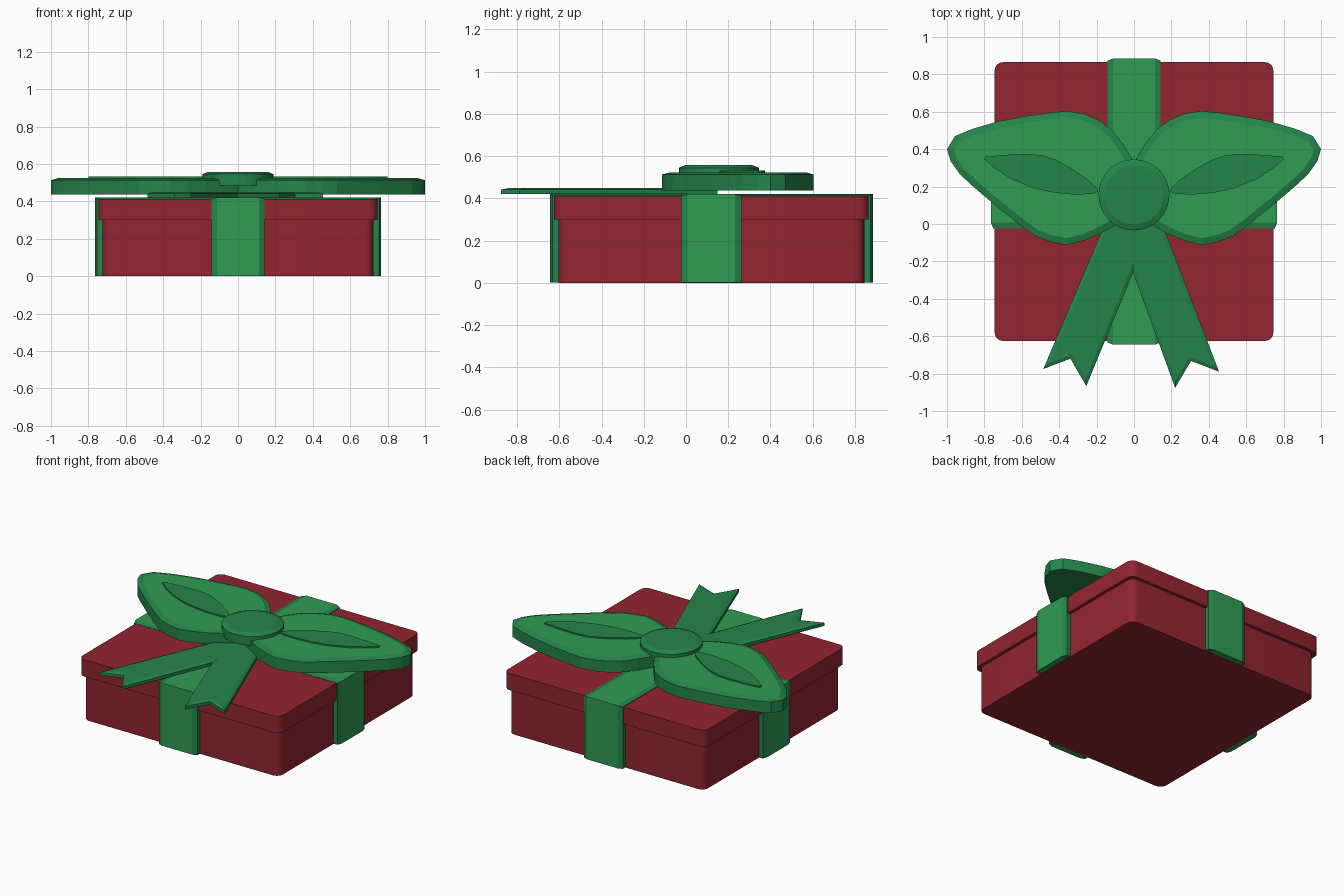
import bpy, bmesh, math

if "Cube" in bpy.data.objects:
    bpy.data.objects.remove(bpy.data.objects["Cube"])


def material(name, rgb):
    m = bpy.data.materials.new(name)
    m.diffuse_color = (*rgb, 1)
    m.use_nodes = True
    m.node_tree.nodes["Principled BSDF"].inputs["Base Color"].default_value = m.diffuse_color
    return m


RED = material("box red", (0.29, 0.018, 0.03))
LIGHT = material("light green", (0.03, 0.335, 0.088))
DARK = material("dark green", (0.018, 0.235, 0.07))
CY = 0.12  # box centre along y


def finish(name, bm, mats, smooth=False):
    bmesh.ops.recalc_face_normals(bm, faces=bm.faces[:])
    me = bpy.data.meshes.new(name)
    bm.to_mesh(me)
    bm.free()
    ob = bpy.data.objects.new(name, me)
    bpy.context.collection.objects.link(ob)
    for m in mats:
        me.materials.append(m)
    if smooth:
        bpy.ops.object.select_all(action='DESELECT')
        ob.select_set(True)
        bpy.context.view_layer.objects.active = ob
        bpy.ops.object.shade_smooth_by_angle(angle=math.radians(35))
    return ob


def slab(name, outline, z0, z1, mats, rim=0, rise=0, smooth=False):
    """Extruded outline; optional bevelled rim around the top face."""
    bm = bmesh.new()
    base = bm.faces.new([bm.verts.new((x, y, z0)) for x, y in outline])
    base.material_index = len(mats) - 1
    ext = bmesh.ops.extrude_face_region(bm, geom=[base], use_keep_orig=True)
    for v in ext["geom"]:
        if isinstance(v, bmesh.types.BMVert):
            v.co.z = z1
    bmesh.ops.recalc_face_normals(bm, faces=bm.faces[:])
    for f in bm.faces:
        f.material_index = len(mats) - 1
    top = max(bm.faces, key=lambda f: f.calc_center_median().z)
    if rim:
        bmesh.ops.inset_region(bm, faces=[top], thickness=rim, use_even_offset=True)
        for v in top.verts:
            v.co.z = z1 + rise
    top.material_index = 0
    return finish(name, bm, mats, smooth)


def rounded_square(half, r, n=5):
    pts = []
    for q, (sx, sy) in enumerate(((1, 1), (-1, 1), (-1, -1), (1, -1))):
        for i in range(n + 1):
            a = math.pi / 2 * (q + i / n)
            pts.append((sx * (half - r) + r * math.cos(a),
                        CY + sy * (half - r) + r * math.sin(a)))
    return pts


# Box and overhanging lid
slab("box_base", rounded_square(0.724, 0.045), 0, 0.30, [RED], smooth=True)
slab("box_lid", rounded_square(0.745, 0.045), 0.30, 0.412, [RED], smooth=True)


def band(name, along_y, top):
    """Wrapped ribbon: rectangular rings with thinner, darker edges."""
    bm = bmesh.new()
    rings = []
    for w, cut in ((-0.143, 0.012), (-0.112, 0), (0.112, 0), (0.143, 0.012)):
        l, h = 0.765 - cut, top - cut * 0.5
        ring = []
        for a, z in ((-l, 0.002), (l, 0.002), (l, h), (-l, h)):
            x, y = (w, a) if along_y else (a, w)
            ring.append(bm.verts.new((x, y + CY, z)))
        rings.append(ring)
    for k in range(3):
        for i in range(4):
            j = (i + 1) % 4
            f = bm.faces.new((rings[k][i], rings[k][j], rings[k + 1][j], rings[k + 1][i]))
            f.material_index = 0 if k == 1 else 1
    for ring in (rings[0], rings[3]):
        bm.faces.new(ring).material_index = 1
    return finish(name, bm, [LIGHT, DARK])


band("ribbon_lengthwise", True, 0.422)
band("ribbon_crosswise", False, 0.42)

# Bow loops with raised leaf-shaped folds, mirrored left and right
LOOP = [(0, 0.33), (0.06, 0.43), (0.12, 0.505), (0.19, 0.556), (0.27, 0.59), (0.36, 0.604),
        (0.45, 0.595), (0.57, 0.578), (0.72, 0.55), (0.86, 0.51), (0.957, 0.47), (1.0, 0.40),
        (0.98, 0.335), (0.93, 0.265), (0.86, 0.2), (0.76, 0.115), (0.63, 0.01), (0.53, -0.065),
        (0.45, -0.095), (0.36, -0.113), (0.27, -0.09), (0.18, -0.053), (0.09, 0.0), (0, 0.06)]
FOLD = [(0.19, 0.175), (0.205, 0.2), (0.25, 0.24), (0.33, 0.295), (0.42, 0.345), (0.49, 0.368),
        (0.57, 0.374), (0.68, 0.37), (0.795, 0.36), (0.8, 0.345), (0.74, 0.295), (0.66, 0.243),
        (0.54, 0.192), (0.43, 0.168), (0.33, 0.158), (0.22, 0.16)]
for side, s in (("left", -1), ("right", 1)):
    slab("bow_loop_" + side, [(s * x, y) for x, y in LOOP], 0.438, 0.513,
         [LIGHT, DARK], 0.036, 0.011)
    slab("bow_fold_" + side, [(s * x, y) for x, y in FOLD], 0.524, 0.533, [DARK])

# Forked ribbon tails joined under the knot
TAILS = [(-0.09, 0.15), (-0.165, -0.02), (-0.485, -0.775), (-0.34, -0.72), (-0.255, -0.867),
         (-0.005, -0.26), (0.22, -0.876), (0.305, -0.732), (0.455, -0.79), (0.16, -0.02),
         (0.09, 0.15)]
slab("bow_tails", TAILS, 0.422, 0.442, [DARK], 0.018, 0.008)

# Round knot with bevelled top
KNOT = [(0.19 * math.cos(i * math.tau / 32), 0.156 + 0.19 * math.sin(i * math.tau / 32))
        for i in range(32)]
slab("bow_knot", KNOT, 0.485, 0.545, [DARK], 0.032, 0.013)
